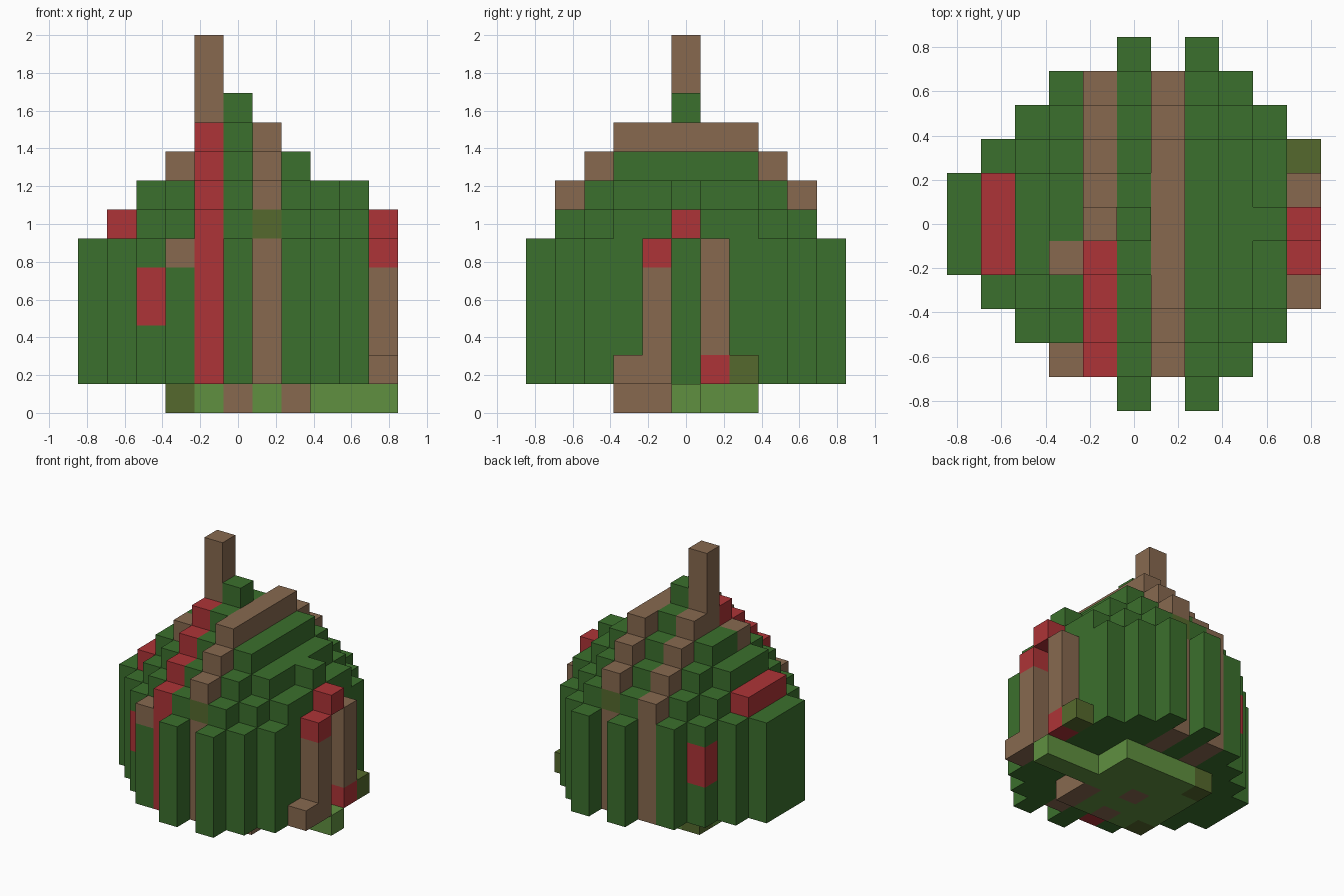
import bpy
from mathutils import Vector

if "Cube" in bpy.data.objects:
    bpy.data.objects.remove(bpy.data.objects["Cube"], do_unlink=True)

UNIT = 2 / 13
COLOURS = {
    "leaf green": (0.044, 0.162, 0.026),
    "bark brown": (0.242, 0.141, 0.078),
    "ribbon red": (0.423, 0.034, 0.038),
    "light green": (0.117, 0.279, 0.051),
    "olive": (0.091, 0.141, 0.026),
}
NAMES = list(COLOURS)
GREEN, BROWN, RED, LIGHT, OLIVE = range(len(NAMES))


def make_material(name, rgb):
    mat = bpy.data.materials.new(name)
    mat.use_nodes = True
    mat.diffuse_color = (*rgb, 1)
    shader = mat.node_tree.nodes["Principled BSDF"]
    shader.inputs["Base Color"].default_value = (*rgb, 1)
    shader.inputs["Roughness"].default_value = 0.9
    return mat


MATERIALS = [make_material(n, c) for n, c in COLOURS.items()]
parts = {}      # part name -> {cell: colour}
filled = set()  # every occupied cell


def block(part, cell, colour):
    if cell in filled:
        return
    filled.add(cell)
    parts.setdefault(part, {})[cell] = colour


def column(part, i, j, low, high, colour):
    for k in range(low, high):
        block(part, (i, j, k), colour)


# Gifts and twigs on the left side
column("side_post_front", 5, -1, 1, 5, BROWN)
block("side_post_front", (5, -1, 5), RED)
block("side_post_front", (5, -2, 1), BROWN)
column("side_post_back", 5, 1, 2, 6, BROWN)
block("side_post_back", (5, 1, 1), RED)
block("side_post_back", (5, 2, 1), OLIVE)
block("side_berry", (5, 0, 6), RED)

# Coloured accents set into the canopy
for j in (-3, 3):
    column("red_patch", -3, j, 3, 5, RED)
for j in (-1, 0, 1):
    block("red_shoulder", (-4, j, 6), RED)
block("bark_patch", (-2, -1, 8), BROWN)
block("bark_patch", (-2, -4, 5), BROWN)

# Canopy: column tops by distance from the middle row
TOPS = {
    -5: [6, 6],
    -4: [7, 7, 6],
    -3: [8, 8, 7, 6],
    -2: [9, 9, 8, 7, 6],
    -1: [13, 10, 9, 8, 7],
    0: [11, 10, 9, 8, 7, 6],
    1: [10, 10, 10, 9, 8],
    2: [9, 9, 9, 8, 7, 6],
    3: [8, 8, 8, 7, 6],
    4: [8, 7, 7, 6],
}
for i, tops in TOPS.items():
    for j in range(1 - len(tops), len(tops)):
        top = tops[abs(j)]
        if i == 1:
            block("bark_ridge", (i, j, 6), OLIVE)
            column("bark_ridge", i, j, 1, top, BROWN)
        elif i == -1 and j < 0:
            column("red_ribbon", i, j, 1, top, RED)
        elif i == -1:
            column("stem", i, j, 1, top, BROWN)
        else:
            column("canopy", i, j, 1, top, GREEN)

# Base slab with corner and bark pieces, and a root to the left
for i in range(-2, 3):
    for j in range(-2, 3):
        colour = LIGHT
        if i == -2 and abs(j) == 2:
            colour = OLIVE
        elif (i in (0, 2) and j == -2) or (i, j) in ((2, -1), (0, 0)):
            colour = BROWN
        block("base", (i, j, 0), colour)
for i in (3, 4, 5):
    block("root", (i, 0, 0), LIGHT)


def build(name, cells):
    """Make one object from the exposed faces of its blocks."""
    verts, faces, slots, index = [], [], [], {}

    def vert(p):
        key = tuple(round(2 * c) for c in p)
        if key not in index:
            index[key] = len(verts)
            verts.append(p * UNIT)
        return index[key]

    for cell, colour in cells.items():
        centre = Vector(cell) + Vector((0, 0, 0.5))
        for axis in range(3):
            for sign in (-1, 1):
                n = Vector((0, 0, 0))
                n[axis] = sign
                if tuple(int(a + b) for a, b in zip(cell, n)) in filled:
                    continue
                u = Vector((0, 0, 0))
                u[(axis + 1) % 3] = 0.5
                w = n.cross(u)
                mid = centre + n / 2
                faces.append([vert(mid + a * u + b * w)
                              for a, b in ((-1, -1), (1, -1), (1, 1), (-1, 1))])
                slots.append(colour)
    if not faces:
        return
    mesh = bpy.data.meshes.new(name)
    mesh.from_pydata(verts, [], faces)
    used = sorted(set(slots))
    for s in used:
        mesh.materials.append(MATERIALS[s])
    for poly, s in zip(mesh.polygons, slots):
        poly.material_index = used.index(s)
    obj = bpy.data.objects.new(name, mesh)
    bpy.context.collection.objects.link(obj)


for part_name, part_cells in parts.items():
    build(part_name, part_cells)
